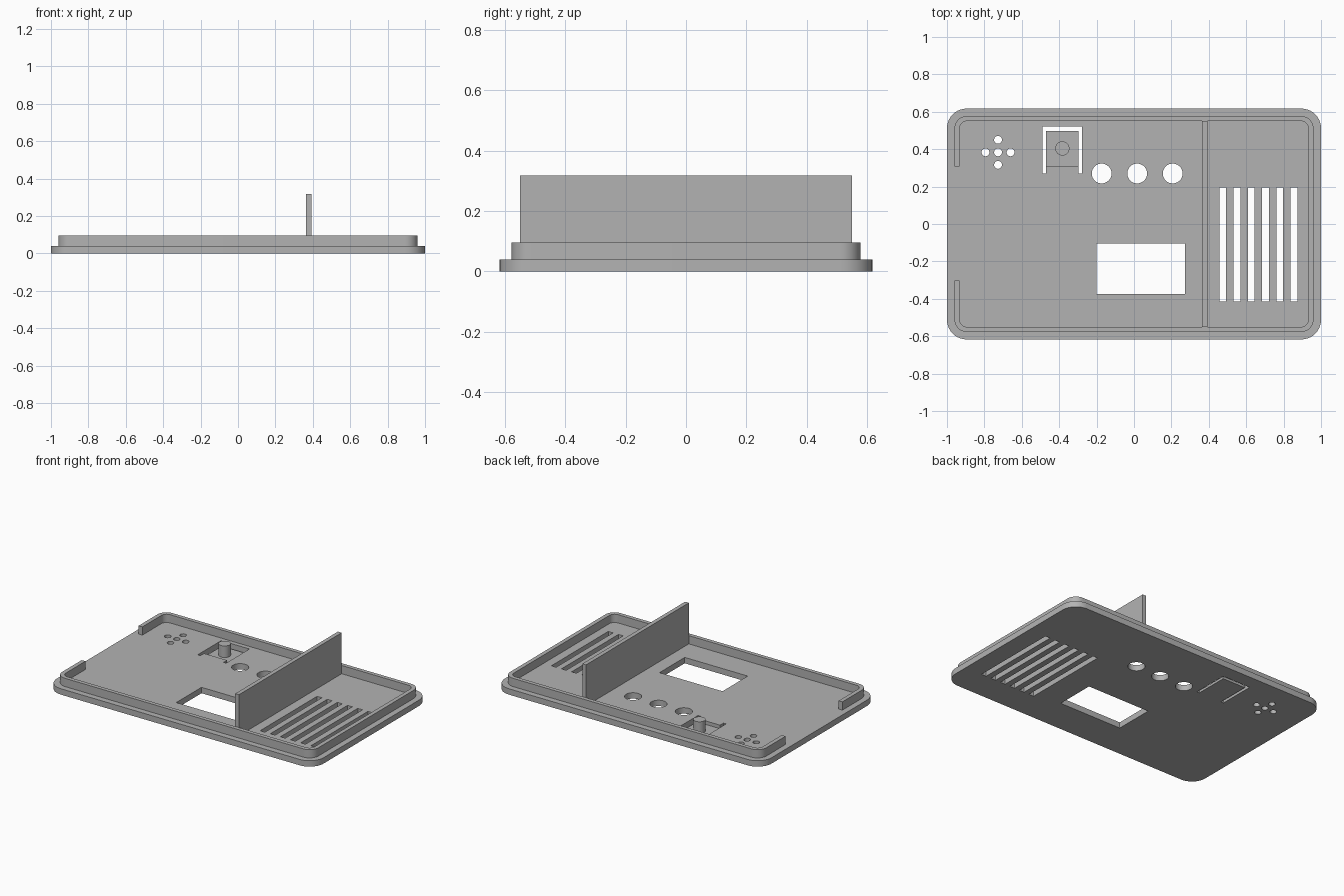
import bpy, bmesh
from math import sin, cos, pi, radians

cube = bpy.data.objects.get("Cube")
if cube:
    bpy.data.objects.remove(cube, do_unlink=True)

grey = bpy.data.materials.new("plain grey")
grey.use_nodes = True
grey.diffuse_color = (0.45, 0.45, 0.45, 1)
grey.node_tree.nodes["Principled BSDF"].inputs["Base Color"].default_value = grey.diffuse_color


# Outline helpers
def rect(x0, x1, y0, y1):
    return [(x0, y0), (x1, y0), (x1, y1), (x0, y1)]


def circle(cx, cy, r, n=32):
    return [(cx + r * cos(2 * pi * i / n), cy + r * sin(2 * pi * i / n)) for i in range(n)]


def rounded(hx, hy, r, n=10):
    """Rounded rectangle, anticlockwise from the low end of the -x side."""
    points = []
    for k, (sx, sy) in enumerate([(-1, -1), (1, -1), (1, 1), (-1, 1)]):
        for i in range(n + 1):
            a = pi + (k + i / n) * pi / 2
            points.append((sx * (hx - r) + r * cos(a), sy * (hy - r) + r * sin(a)))
    return points


def prisms(name, outlines, z0, z1):
    """One object made of upright prisms with the given outlines."""
    bm = bmesh.new()
    for outline in outlines:
        face = bm.faces.new([bm.verts.new((x, y, z0)) for x, y in outline])
        top = bmesh.ops.extrude_face_region(bm, geom=[face])["geom"]
        bmesh.ops.translate(bm, vec=(0, 0, z1 - z0),
                            verts=[v for v in top if isinstance(v, bmesh.types.BMVert)])
    bmesh.ops.recalc_face_normals(bm, faces=bm.faces)
    mesh = bpy.data.meshes.new(name)
    bm.to_mesh(mesh)
    bm.free()
    mesh.materials.append(grey)
    obj = bpy.data.objects.new(name, mesh)
    bpy.context.collection.objects.link(obj)
    return obj


def activate(obj):
    bpy.ops.object.select_all(action="DESELECT")
    obj.select_set(True)
    bpy.context.view_layer.objects.active = obj


def cut(obj, cutter):
    mod = obj.modifiers.new("cut", "BOOLEAN")
    mod.operation = "DIFFERENCE"
    mod.solver = "EXACT"
    mod.object = cutter
    activate(obj)
    bpy.ops.object.modifier_apply(modifier=mod.name)
    bpy.data.objects.remove(cutter, do_unlink=True)


FLOOR = 0.04
RIM_TOP = 0.096

# Base plate
plate = prisms("base_plate", [rounded(1, 0.617, 0.105)], 0, FLOOR)

# Through openings: speaker holes, knob holes, window, vents, flap slot
step = 0.067
openings = [circle(-0.727 + dx * step, 0.383 + dy * step, 0.021, 24)
            for dx, dy in [(0, 0), (1, 0), (-1, 0), (0, 1), (0, -1)]]
openings += [circle(x, 0.27, 0.053) for x in (-0.173, 0.017, 0.207)]
openings.append(rect(-0.2, 0.272, -0.375, -0.105))
for i in range(6):
    x = 0.474 + i * 0.0762
    openings.append(rect(x - 0.018, x + 0.018, -0.415, 0.195))
openings.append([(-0.49, 0.27), (-0.47, 0.27), (-0.47, 0.498), (-0.297, 0.498),
                 (-0.297, 0.27), (-0.278, 0.27), (-0.278, 0.52), (-0.49, 0.52)])
cut(plate, prisms("opening_cutter", openings, -0.1, 0.2))

# Thinned flap with its push post
FLAP = 0.016
cut(plate, prisms("flap_cutter", [rect(-0.48, -0.287, 0.307, 0.51)], FLAP, 0.2))
post = prisms("button_post", [circle(-0.383, 0.404, 0.038)], FLAP, 0.094)

# Rim wall, open along the middle of the -x side
outer = [(-0.96, -0.302)] + rounded(0.96, 0.577, 0.066) + [(-0.96, 0.307)]
inner = [(-0.932, -0.302)] + rounded(0.932, 0.55, 0.039) + [(-0.932, 0.307)]
rim = prisms("rim_wall", [outer + inner[::-1]], FLOOR, RIM_TOP)

# Tall divider wall
divider = prisms("divider_wall", [rect(0.364, 0.392, -0.55, 0.55)], FLOOR, 0.318)

for obj in (plate, post, rim, divider):
    activate(obj)
    bpy.ops.object.shade_smooth_by_angle(angle=radians(30))
